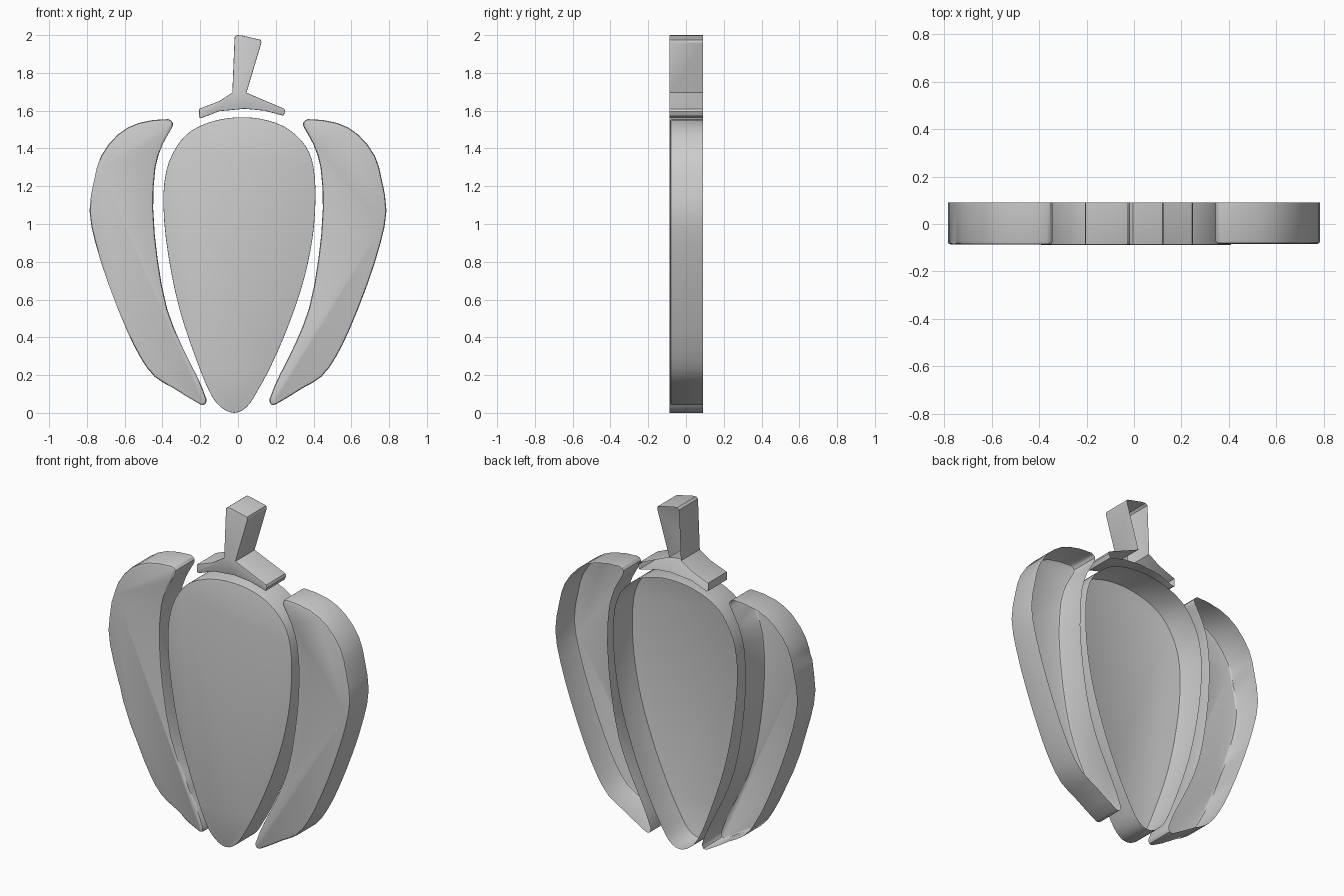
import bpy
import bmesh
import math
from mathutils import Vector

cube = bpy.data.objects.get("Cube")
if cube:
    bpy.data.objects.remove(cube, do_unlink=True)

BACK = .09

grey = bpy.data.materials.new("plain_grey")
grey.use_nodes = True
colour = (.6, .6, .6, 1)
grey.diffuse_color = colour
grey.node_tree.nodes["Principled BSDF"].inputs["Base Color"].default_value = colour


def smooth_outline(points, steps):
    """Closed Catmull-Rom curve through the points."""
    points = [Vector(p) for p in points]
    count = len(points)
    result = []
    for i in range(count):
        before, start, end, after = (points[(i + k) % count] for k in (-1, 0, 1, 2))
        length = (end - start).length
        # limit tangents so that tight tips do not overshoot
        tangent_a = (end - before).normalized() * length
        tangent_b = (after - start).normalized() * length
        for s in range(steps):
            t = s / steps
            h = t * t * (3 - 2 * t)
            result.append(start * (1 - h) + end * h
                          + tangent_a * (t * (1 - t) ** 2)
                          - tangent_b * (t * t * (1 - t)))
    return result


def make_shell(name, outline, front, bevel, mirror=False):
    """Front plate with side walls, open at the back, rounded front rim."""
    side = -1 if mirror else 1
    bm = bmesh.new()
    front_loop = [bm.verts.new((side * x, front, z)) for x, z in outline]
    back_loop = [bm.verts.new((side * x, BACK, z)) for x, z in outline]
    plate = bm.faces.new(front_loop)
    count = len(front_loop)
    for i in range(count):
        j = (i + 1) % count
        bm.faces.new((front_loop[j], front_loop[i], back_loop[i], back_loop[j]))
    plate.normal_update()
    if plate.normal.y > 0:
        bmesh.ops.reverse_faces(bm, faces=bm.faces[:])
    bmesh.ops.bevel(bm, geom=list(plate.edges), offset=bevel, segments=2,
                    profile=.5, affect='EDGES', clamp_overlap=True)
    mesh = bpy.data.meshes.new(name)
    bm.to_mesh(mesh)
    bm.free()
    mesh.materials.append(grey)
    part = bpy.data.objects.new(name, mesh)
    bpy.context.collection.objects.link(part)
    bpy.ops.object.select_all(action='DESELECT')
    part.select_set(True)
    bpy.context.view_layer.objects.active = part
    bpy.ops.object.shade_smooth_by_angle(angle=math.radians(30))
    return part


# Middle lobe: a teardrop
middle = [(.04, 1.565), (.17, 1.545), (.27, 1.5), (.36, 1.41), (.4, 1.3),
          (.41, 1.13), (.395, .93), (.35, .71), (.27, .47), (.18, .26),
          (.1, .11), (.045, .03), (-.02, 0), (-.09, .03), (-.145, .1),
          (-.22, .28), (-.31, .55), (-.37, .84), (-.395, 1.1),
          (-.38, 1.28), (-.325, 1.41), (-.245, 1.495), (-.11, 1.55)]
make_shell("middle_lobe", smooth_outline(middle, 3), -.088, .003)

# Side lobes: one crescent, mirrored
crescent = [(.345, 1.535), (.37, 1.555), (.525, 1.535), (.635, 1.475),
            (.725, 1.36), (.76, 1.24), (.786, 1.07), (.755, .9),
            (.685, .68), (.59, .44), (.515, .29), (.44, .19), (.34, .13),
            (.2, .045), (.175, .045), (.168, .075), (.22, .2), (.3, .36),
            (.375, .55), (.425, .81), (.449, 1.08), (.437, 1.3),
            (.4, 1.42), (.35, 1.51)]
lobe = smooth_outline(crescent, 2)
make_shell("left_lobe", lobe, -.084, .012)
make_shell("right_lobe", lobe, -.087, .012, mirror=True)

# Stem with its flared cap
stem = [(-.018, 1.99), (-.005, 2), (.02, 1.998), (.12, 1.975), (.124, 1.96),
        (.045, 1.695), (.245, 1.61), (.25, 1.595), (.24, 1.573), (.14, 1.6),
        (.035, 1.61), (-.1, 1.597), (-.195, 1.56), (-.207, 1.565),
        (-.205, 1.61), (-.1, 1.65), (-.03, 1.695)]
make_shell("stem", stem, -.088, .004)
